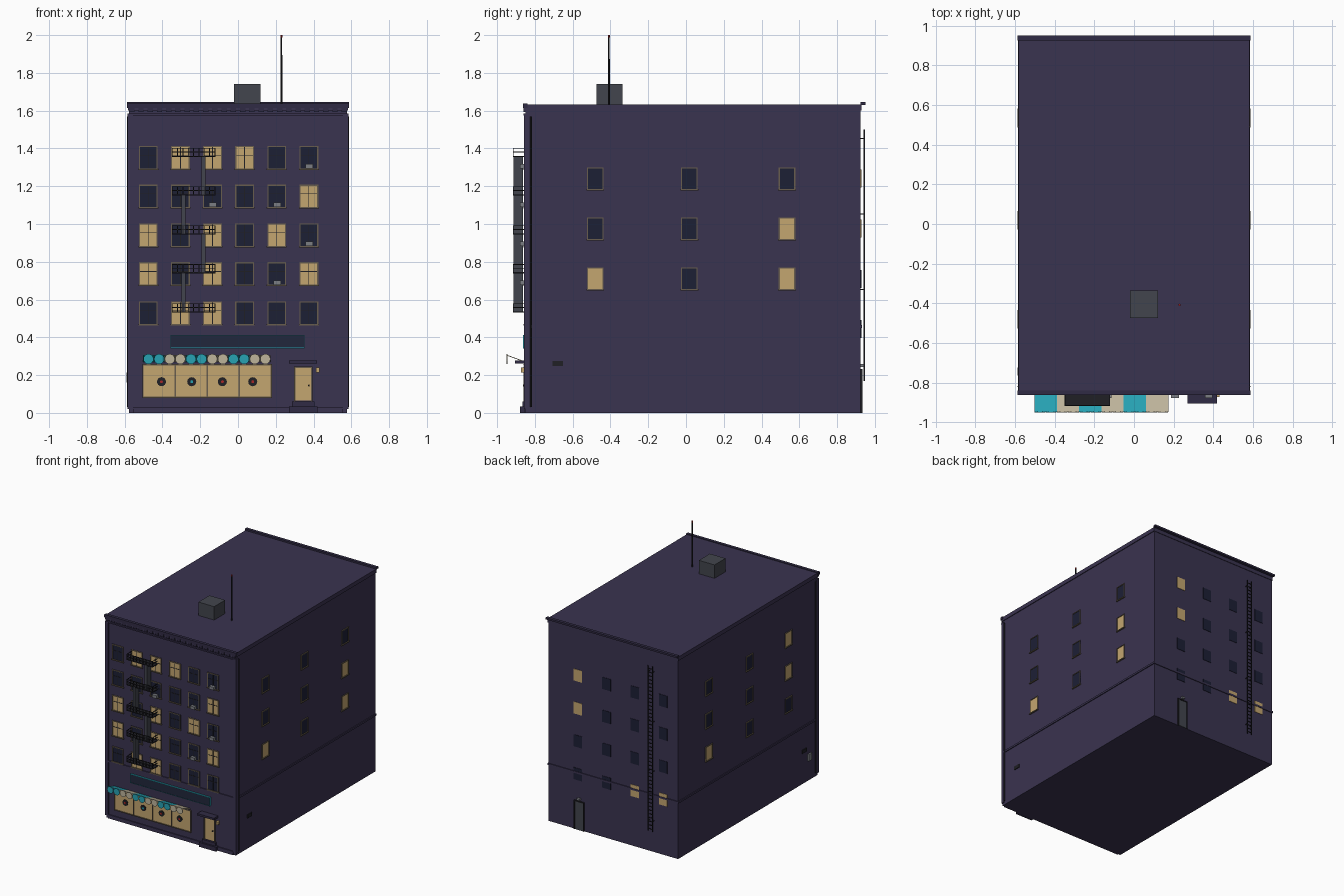
import bpy, bmesh, math
from mathutils import Matrix, Vector

if "Cube" in bpy.data.objects:
    bpy.data.objects.remove(bpy.data.objects["Cube"])

COL = dict(
    wall=(0.042, 0.033, 0.08), trim=(0.03, 0.024, 0.058), lit=(0.55, 0.38, 0.16),
    dark=(0.012, 0.014, 0.036), frame=(0.14, 0.11, 0.075), iron=(0.014, 0.014, 0.018),
    grey=(0.055, 0.06, 0.075), metal=(0.2, 0.21, 0.23), teal=(0.02, 0.36, 0.45),
    cream=(0.52, 0.46, 0.33), navy=(0.015, 0.02, 0.045), red=(0.4, 0.02, 0.02))
MATS = {}
for k, c in COL.items():
    MATS[k] = bpy.data.materials.new(k)
    MATS[k].diffuse_color = (*c, 1)


class Part:
    """One object made of boxes and cylinders sharing a colour."""
    def __init__(self, name, mat):
        self.name, self.mat, self.bm = name, mat, bmesh.new()

    def box(self, x0, x1, y0, y1, z0, z1, rot=None):
        m = Matrix.Translation(((x0 + x1) / 2, (y0 + y1) / 2, (z0 + z1) / 2))
        if rot:
            m = m @ rot
        m = m @ Matrix.Diagonal((x1 - x0, y1 - y0, z1 - z0, 1))
        bmesh.ops.create_cube(self.bm, size=1, matrix=m)
        return self

    def cyl(self, a, b, r, n=12, r2=None):
        a, b = Vector(a), Vector(b)
        q = (b - a).to_track_quat('Z', 'Y').to_matrix().to_4x4()
        bmesh.ops.create_cone(self.bm, cap_ends=True, segments=n, radius1=r,
                              radius2=r if r2 is None else r2, depth=(b - a).length,
                              matrix=Matrix.Translation((a + b) / 2) @ q)
        return self

    def done(self):
        me = bpy.data.meshes.new(self.name)
        self.bm.to_mesh(me)
        self.bm.free()
        me.materials.append(MATS[self.mat])
        ob = bpy.data.objects.new(self.name, me)
        bpy.context.collection.objects.link(ob)
        return ob


F, B, W = -0.85, 0.925, 0.577     # front wall, back wall, half width

# Main block, roof slab and rear coping
Part("building_body", "wall").box(-W, W, F, B, 0, 1.61).done()
Part("roof_slab", "wall").box(-0.583, 0.583, F - 0.008, B + 0.004, 1.60, 1.632).done()
Part("rear_coping", "trim").box(-0.587, 0.587, B, 0.95, 1.63, 1.645).done()

# Front corner pilasters, bands and base
trim = Part("wall_trim", "wall")
for s in (-1, 1):
    xs = sorted((s * 0.557, s * 0.584))
    trim.box(*xs, F - 0.007, F + 0.02, 0.02, 1.58)
trim.box(-0.584, 0.584, F - 0.007, B + 0.006, 0.45, 0.465)
trim.box(-0.557, 0.557, F - 0.008, F, 0.0, 0.03)
trim.box(-0.584, 0.584, F - 0.01, F + 0.02, 1.575, 1.585)
trim.done()

# Front cornice with dentils
cor = Part("front_cornice", "trim").box(-0.588, 0.588, F - 0.014, F + 0.01, 1.615, 1.637)
for i in range(24):
    x = -0.563 + i * 1.126 / 23
    cor.box(x - 0.014, x + 0.014, F - 0.011, F, 1.592, 1.616)
cor.done()

# Drain pipes beside the front corners
pipes = Part("drain_pipes", "iron")
for s in (-1, 1):
    pipes.cyl((s * 0.583, F + 0.03, 0.03), (s * 0.583, F + 0.03, 1.57), 0.005, 8)
pipes.done()

# Windows on all four walls
frames, bars = Part("window_frames", "frame"), Part("window_bars", "iron")
panes = {True: Part("lit_panes", "lit"), False: Part("dark_panes", "dark")}


def wall_box(part, side, u0, u1, z0, z1, d):
    """Box standing d proud of a wall, u running along that wall."""
    if side == "front":
        part.box(u0, u1, F - d, F + 0.002, z0, z1)
    elif side == "back":
        part.box(u0, u1, B - 0.002, B + d, z0, z1)
    elif side == "right":
        part.box(W - 0.002, W + d, u0, u1, z0, z1)
    else:
        part.box(-W - d, -W + 0.002, u0, u1, z0, z1)


def window(side, u, z, w, h, lit, framed=True, barred=False):
    wall_box(panes[lit], side, u - w / 2, u + w / 2, z - h / 2, z + h / 2, 0.003)
    t = 0.006
    if framed:
        for s in (-1, 1):
            c = u + s * (w / 2 - t / 2)
            wall_box(frames, side, c - t / 2, c + t / 2, z - h / 2, z + h / 2, 0.007)
        wall_box(frames, side, u - w / 2, u + w / 2, z + h / 2 - t, z + h / 2, 0.007)
        wall_box(frames, side, u - w / 2 - 0.003, u + w / 2 + 0.003, z - h / 2 - 0.002, z - h / 2 + t, 0.01)
    if barred:
        wall_box(bars, side, u - 0.002, u + 0.002, z - h / 2 + t, z + h / 2 - t, 0.005)
        wall_box(bars, side, u - w / 2 + t, u + w / 2 - t, z + 0.012, z + 0.016, 0.005)


COLS = [-0.475 + i * 0.17 for i in range(6)]
ROWS = [0.527, 0.735, 0.94, 1.146, 1.35]
LIT = [(1, 2), (0, 2, 5), (0, 2, 4), (5,), (1, 2, 3)]
for r, z in enumerate(ROWS):
    for c, x in enumerate(COLS):
        window("front", x, z, 0.1, 0.125, c in LIT[r], True, True)
SIDE_LIT = {"right": [(2, 1), (0, 2), (2, 2)], "left": [(0, 0), (0, 1), (2, 2)]}
for side, lits in SIDE_LIT.items():
    for c, y in enumerate((-0.48, 0.018, 0.535)):
        for r, z in enumerate((1.24, 0.975, 0.71)):
            window(side, y, z, 0.088, 0.12, (c, r) in lits)
for c, x in enumerate((0.315, 0.06, -0.193, -0.445)):
    for r, z in enumerate((1.24, 0.975, 0.71, 0.445)):
        window("back", x, z, 0.075, 0.095, (c, r) in [(0, 0), (0, 1), (2, 3), (3, 3)], False)

# Air conditioners in some front windows
ac = Part("air_conditioners", "metal")
for c, r in ((5, 4), (2, 3), (4, 3), (5, 2), (4, 1)):
    x, z = COLS[c], ROWS[r] - 0.057
    ac.box(x - 0.018, x + 0.022, F - 0.028, F, z, z + 0.024)
ac.done()

# Fire escape: platforms, railings, stair flights
fe, stairs = Part("fire_escape", "iron"), Part("fire_escape_stairs", "grey")
X0, X1, Y0, Y1 = -0.35, -0.12, -0.917, F
for i, z in enumerate(ROWS):
    z += 0.004
    fe.box(X0, X1, Y0, Y1, z, z + 0.007)
    for h in (0.025, 0.045):
        fe.box(X0, X1, Y0, Y0 + 0.004, z + h, z + h + 0.004)
        for x in (X0, X1 - 0.004):
            fe.box(x, x + 0.004, Y0, Y1, z + h, z + h + 0.004)
    for k in range(9):
        x = X0 + k * (X1 - X0 - 0.004) / 8
        fe.box(x, x + 0.004, Y0, Y0 + 0.004, z, z + 0.047)
    if i < 4:
        x = (-0.288, -0.182)[i % 2]
        stairs.box(x - 0.011, x + 0.011, Y0 + 0.004, Y1 - 0.012, z + 0.005, ROWS[i + 1] + 0.006)
fe.done()
stairs.done()

# Sign board with teal border
Part("sign_board", "navy").box(-0.355, 0.35, F - 0.012, F, 0.345, 0.41).done()
edge = Part("sign_border", "teal")
for z in (0.342, 0.409):
    edge.box(-0.358, 0.353, F - 0.014, F, z, z + 0.003)
for x in (-0.358, 0.35):
    edge.box(x, x + 0.003, F - 0.014, F, 0.342, 0.412)
edge.done()

# Shop window with round ornaments
wall_box(panes[True], "front", -0.5, 0.175, 0.085, 0.255, 0.004)
for z in (0.08, 0.252):
    wall_box(frames, "front", -0.505, 0.18, z, z + 0.006, 0.01)
for i in range(5):
    x = -0.502 + i * 0.1695
    wall_box(frames, "front", x - 0.003, x + 0.003, 0.085, 0.255, 0.008)
discs = Part("window_ornaments", "iron")
hubs = {k: Part(k + "_ornament_hubs", k) for k in ("red", "teal")}
for i, x in enumerate((-0.405, -0.245, -0.083, 0.078)):
    discs.cyl((x, F, 0.165), (x, F - 0.008, 0.165), 0.024, 16)
    hubs["teal" if i == 1 else "red"].cyl((x, F, 0.165), (x, F - 0.011, 0.165), 0.008, 10)
discs.done()
for h in hubs.values():
    h.done()

# Striped awning with scalloped edge
stripes = [Part("awning_teal", "teal"), Part("awning_cream", "cream")]
tilt = math.atan2(-0.035, 0.095)
sw = 0.675 / 6
for i in range(6):
    x = -0.502 + i * sw
    p = stripes[i % 2]
    p.box(x, x + sw, -0.952, F, 0.286, 0.290, Matrix.Rotation(tilt, 4, 'X'))
    for k in (0.25, 0.75):
        p.cyl((x + k * sw, -0.946, 0.285), (x + k * sw, -0.951, 0.285), 0.027, 16)
for p in stripes:
    p.done()

# Entrance: door, frame, canopy, step, lamp
Part("front_door", "lit").box(0.302, 0.388, F - 0.005, F, 0.065, 0.24).done()
for x in (0.296, 0.386):
    wall_box(frames, "front", x, x + 0.008, 0.04, 0.245, 0.009)
wall_box(frames, "front", 0.296, 0.394, 0.238, 0.246, 0.009)
Part("door_canopy", "trim").box(0.27, 0.418, -0.905, F, 0.262, 0.278).done()
Part("door_step", "trim").box(0.27, 0.42, F - 0.03, F, 0.0, 0.035).box(0.285, 0.405, F - 0.016, F, 0.035, 0.06).done()
Part("door_handle", "iron").cyl((0.375, F, 0.145), (0.375, F - 0.013, 0.145), 0.005, 8).done()
Part("door_lamp", "lit").box(0.414, 0.432, F - 0.024, F, 0.215, 0.24).done()

# Rear door with hood
Part("rear_door", "grey").box(0.265, 0.34, B, B + 0.006, 0.0, 0.225).done()
for x in (0.257, 0.34):
    wall_box(bars, "back", x, x + 0.008, 0, 0.233, 0.01)
wall_box(bars, "back", 0.257, 0.348, 0.225, 0.233, 0.01)
Part("rear_lamp", "metal").box(0.29, 0.315, B, B + 0.018, 0.243, 0.258).done()

# Rear ladder
lad = Part("rear_ladder", "iron")
for x in (-0.362, -0.322):
    lad.box(x - 0.003, x + 0.003, 0.941, 0.947, 0.17, 1.5)
    for z in (0.25, 0.65, 1.05, 1.45):
        lad.box(x - 0.003, x + 0.003, B, 0.943, z, z + 0.006)
for i in range(44):
    z = 0.185 + i * 0.03
    lad.box(-0.362, -0.322, 0.942, 0.946, z, z + 0.005)
lad.done()

# Side vents and meter box
vent = Part("side_vents", "iron")
for side in ("left", "right"):
    wall_box(vent, side, -0.707, -0.652, 0.247, 0.275, 0.006)
vent.done()
Part("meter_box", "metal").box(-W - 0.012, -W, -0.765, -0.725, 0.16, 0.215).done()

for p in (frames, bars, *panes.values()):
    p.done()

# Roof housing and antenna
Part("roof_housing", "grey").box(-0.02, 0.12, -0.475, -0.335, 1.63, 1.74).done()
Part("antenna", "iron").cyl((0.23, -0.408, 1.63), (0.23, -0.408, 1.99), 0.005, 8, 0.004).done()
Part("antenna_light", "red").cyl((0.23, -0.408, 1.988), (0.23, -0.408, 2.0), 0.006, 8).done()

for m in bpy.data.materials:
    if m.users and not m.is_grease_pencil:
        m.use_nodes = True
        m.node_tree.nodes["Principled BSDF"].inputs["Base Color"].default_value = m.diffuse_color
